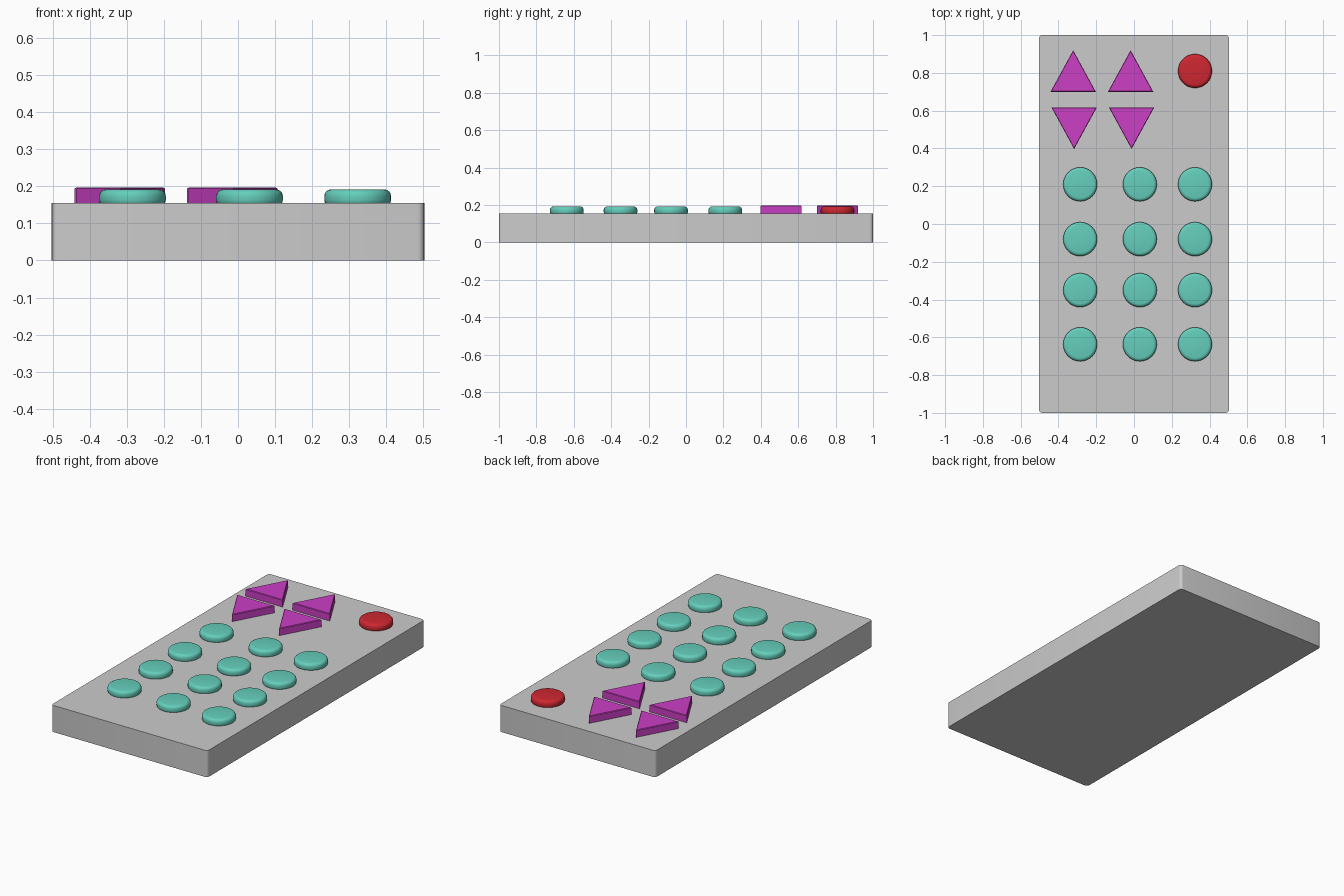
import bpy, bmesh
from math import cos, sin, tau

if "Cube" in bpy.data.objects:
    bpy.data.objects.remove(bpy.data.objects["Cube"])

TOP = 0.155


def material(name, rgb):
    m = bpy.data.materials.new(name)
    m.diffuse_color = (*rgb, 1)
    m.use_nodes = True
    m.node_tree.nodes["Principled BSDF"].inputs["Base Color"].default_value = m.diffuse_color
    return m


def finish(name, bm, mat=None, smooth=True):
    bmesh.ops.recalc_face_normals(bm, faces=bm.faces)
    me = bpy.data.meshes.new(name)
    bm.to_mesh(me)
    bm.free()
    ob = bpy.data.objects.new(name, me)
    bpy.context.collection.objects.link(ob)
    if mat:
        me.materials.append(mat)
    if smooth:
        bpy.ops.object.select_all(action='DESELECT')
        ob.select_set(True)
        bpy.context.view_layer.objects.active = ob
        bpy.ops.object.shade_smooth_by_angle(angle=0.6)
    return ob


def prism(bm, points, z0, z1):
    base = bm.faces.new([bm.verts.new((x, y, z0)) for x, y in points])
    ext = bmesh.ops.extrude_face_region(bm, geom=[base], use_keep_orig=True)
    top = [v for v in ext["geom"] if isinstance(v, bmesh.types.BMVert)]
    bmesh.ops.translate(bm, verts=top, vec=(0, 0, z1 - z0))


def round_button(name, x, y, mat):
    bm = bmesh.new()
    n, r = 32, 0.09
    prism(bm, [(x + r * cos(tau * i / n), y + r * sin(tau * i / n)) for i in range(n)], 0.145, 0.192)
    # Round the top and bottom rims
    rims = [e for e in bm.edges if abs(e.verts[0].co.z - e.verts[1].co.z) < 1e-5]
    bmesh.ops.bevel(bm, geom=rims, offset=0.018, segments=4, profile=0.5, affect='EDGES')
    finish(name, bm, mat)


def arrow_button(name, x, y_base, direction, mat):
    bm = bmesh.new()
    prism(bm, [(x - 0.12, y_base), (x + 0.12, y_base), (x, y_base + 0.22 * direction)], 0.145, 0.197)
    # Slight softening of the top rim
    rim = [e for e in bm.edges if all(v.co.z > 0.19 for v in e.verts)]
    bmesh.ops.bevel(bm, geom=rim, offset=0.003, segments=1, profile=0.5, affect='EDGES')
    finish(name, bm, mat, smooth=False)


teal = material("teal", (0.13, 0.62, 0.50))
magenta = material("magenta", (0.60, 0.05, 0.56))
red = material("red", (0.62, 0.02, 0.03))

# Case with rounded upright corners
bm = bmesh.new()
prism(bm, [(-0.503, -1), (0.503, -1), (0.503, 1), (-0.503, 1)], 0, TOP)
uprights = [e for e in bm.edges if abs(e.verts[0].co.z - e.verts[1].co.z) > 0.1]
bmesh.ops.bevel(bm, geom=uprights, offset=0.018, segments=4, profile=0.5, affect='EDGES')
finish("case", bm)

# Number pad and power button
for row, y in enumerate((0.21, -0.08, -0.35, -0.637)):
    for col, x in enumerate((-0.285, 0.031, 0.323)):
        round_button(f"key_{row}_{col}", x, y, teal)
round_button("power_button", 0.323, 0.81, red)

# Up and down arrow pairs
for i, x in enumerate((-0.322, -0.018)):
    arrow_button(f"up_arrow_{i}", x, 0.70, 1, magenta)
    arrow_button(f"down_arrow_{i}", x + 0.005, 0.617, -1, magenta)
